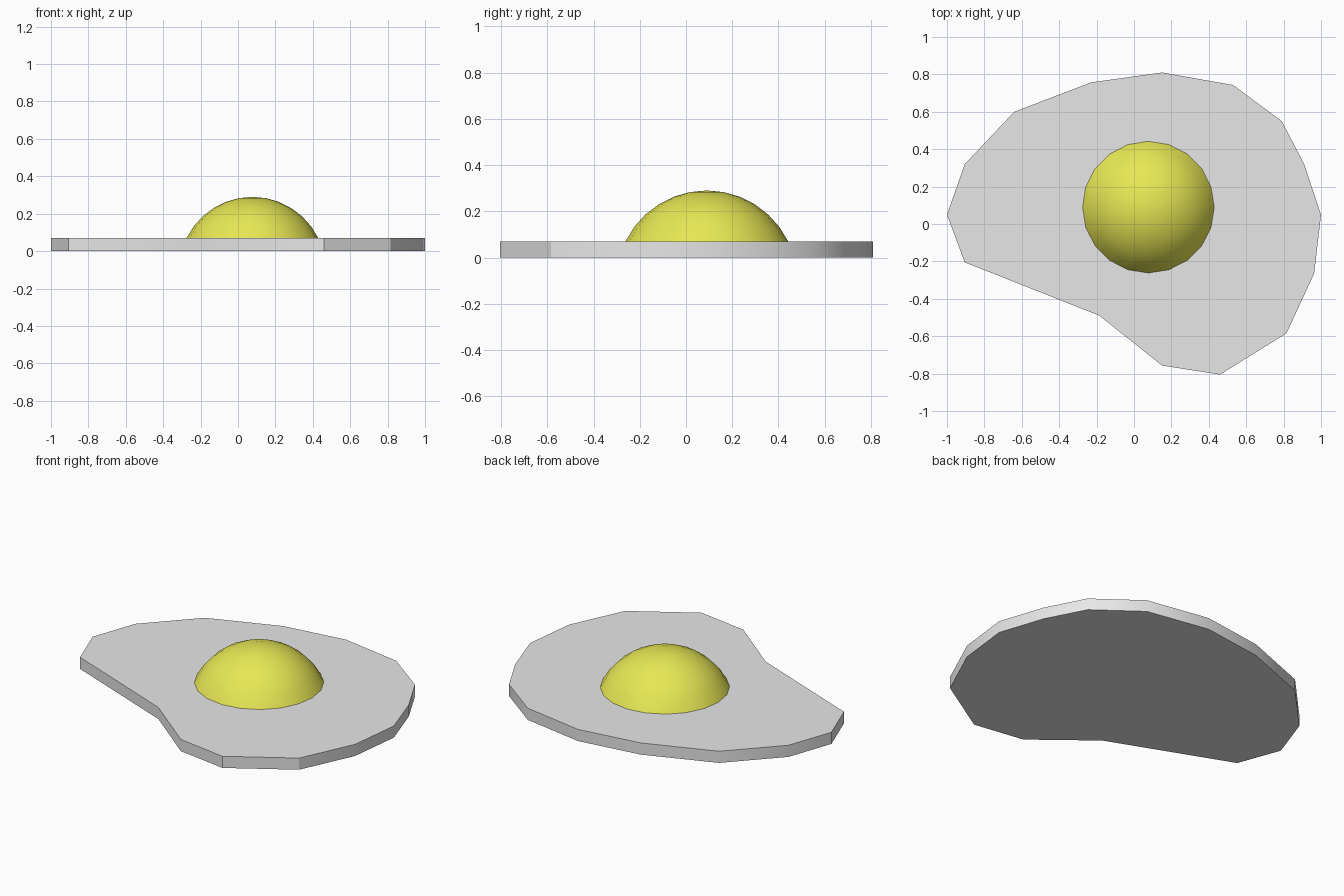
import bpy, bmesh, math

if "Cube" in bpy.data.objects:
    bpy.data.objects.remove(bpy.data.objects["Cube"])


def material(name, rgb):
    m = bpy.data.materials.new(name)
    m.diffuse_color = (*rgb, 1)
    m.use_nodes = True
    m.node_tree.nodes["Principled BSDF"].inputs["Base Color"].default_value = m.diffuse_color
    return m


def make_object(name, bm, mat):
    bmesh.ops.recalc_face_normals(bm, faces=bm.faces)
    mesh = bpy.data.meshes.new(name)
    bm.to_mesh(mesh)
    bm.free()
    mesh.materials.append(mat)
    obj = bpy.data.objects.new(name, mesh)
    bpy.context.collection.objects.link(obj)
    bpy.context.view_layer.objects.active = obj
    obj.select_set(True)
    bpy.ops.object.shade_smooth_by_angle(angle=math.radians(30))
    obj.select_set(False)
    return obj


SLAB_TOP = 0.07

# Egg white: irregular outline extruded into a flat slab
outline = [(-1, .05), (-.905, .32), (-.64, .60), (-.23, .757), (.15, .81),
           (.53, .743), (.79, .55), (.91, .32), (1, .05), (.963, -.265),
           (.815, -.585), (.46, -.805), (.15, -.757), (-.185, -.49), (-.905, -.205)]
bm = bmesh.new()
base = bm.faces.new([bm.verts.new((x, y, 0)) for x, y in outline])
top = bmesh.ops.extrude_face_region(bm, geom=[base])["geom"]
bmesh.ops.translate(bm, vec=(0, 0, SLAB_TOP),
                    verts=[v for v in top if isinstance(v, bmesh.types.BMVert)])
make_object("egg_white", bm, material("pale grey white", (.8, .8, .8)))

# Yolk: cap of a sphere, 20 sided, resting on the white
RIM, PEAK, SIDES, RINGS = .352, .29, 20, 6
height = PEAK - SLAB_TOP
radius = (RIM ** 2 + height ** 2) / (2 * height)
sweep = math.asin(RIM / radius)
bm = bmesh.new()
profile = []
for i in range(RINGS + 1):
    a = sweep * i / RINGS
    profile.append(bm.verts.new((0, radius * math.sin(a), PEAK - radius + radius * math.cos(a))))
edges = [bm.edges.new(pair) for pair in zip(profile, profile[1:])]
bmesh.ops.spin(bm, geom=profile + edges, cent=(0, 0, 0), axis=(0, 0, 1),
               angle=math.tau, steps=SIDES)
bmesh.ops.remove_doubles(bm, verts=bm.verts, dist=.0005)
yolk = make_object("yolk", bm, material("yolk yellow", (.8, .8, .09)))
yolk.location = (.077, .09, 0)
